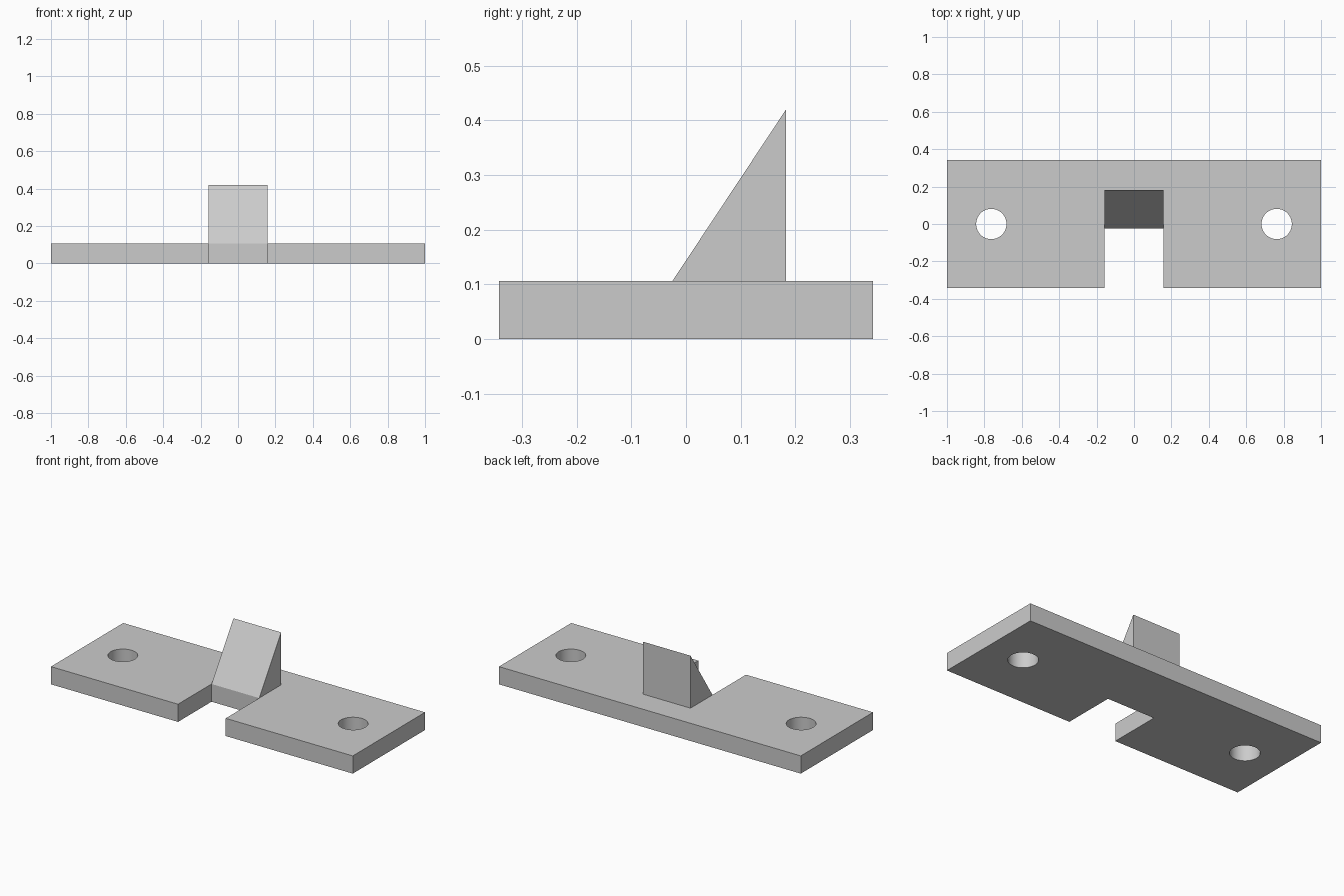
import bpy
import bmesh
from math import radians

cube = bpy.data.objects.get("Cube")
if cube:
    bpy.data.objects.remove(cube, do_unlink=True)

HALF_LENGTH, HALF_DEPTH, THICK = 1.0, 0.342, 0.106
SLOT_HALF, SLOT_BACK = 0.158, -0.025
HOLE_X, HOLE_RADIUS = 0.763, 0.081
WEDGE_BACK, WEDGE_TOP = 0.183, 0.42

grey = bpy.data.materials.new("plain grey")
grey.use_nodes = True
colour = (0.6, 0.6, 0.6, 1)
grey.diffuse_color = colour
grey.node_tree.nodes["Principled BSDF"].inputs["Base Color"].default_value = colour


def prism(name, points, offset):
    """Extrude a closed outline along an offset vector."""
    bm = bmesh.new()
    face = bm.faces.new([bm.verts.new(p) for p in points])
    new = bmesh.ops.extrude_face_region(bm, geom=[face])["geom"]
    verts = [v for v in new if isinstance(v, bmesh.types.BMVert)]
    bmesh.ops.translate(bm, verts=verts, vec=offset)
    bmesh.ops.recalc_face_normals(bm, faces=bm.faces)
    mesh = bpy.data.meshes.new(name)
    bm.to_mesh(mesh)
    bm.free()
    mesh.materials.append(grey)
    obj = bpy.data.objects.new(name, mesh)
    bpy.context.collection.objects.link(obj)
    return obj


# Base plate with an open slot in its front edge
half = [(SLOT_HALF, SLOT_BACK), (SLOT_HALF, -HALF_DEPTH),
        (HALF_LENGTH, -HALF_DEPTH), (HALF_LENGTH, HALF_DEPTH)]
outline = half + [(-x, y) for x, y in reversed(half)]
plate = prism("base_plate", [(x, y, 0) for x, y in outline], (0, 0, THICK))

# Screw holes through both ends
for side in (-1, 1):
    bpy.ops.mesh.primitive_cylinder_add(
        vertices=64, radius=HOLE_RADIUS, depth=1, location=(side * HOLE_X, 0, 0))
    cutter = bpy.context.object
    cutter.name = "hole_cutter"
    cutter.hide_render = True
    cutter.data.materials.append(grey)
    bpy.context.view_layer.objects.active = plate
    mod = plate.modifiers.new("screw_hole", "BOOLEAN")
    mod.operation = "DIFFERENCE"
    mod.solver = "EXACT"
    mod.object = cutter
    bpy.ops.object.modifier_apply(modifier=mod.name)
    bpy.data.objects.remove(cutter, do_unlink=True)

bpy.ops.object.select_all(action="DESELECT")
plate.select_set(True)
bpy.context.view_layer.objects.active = plate
bpy.ops.object.shade_smooth_by_angle(angle=radians(30))

# Upright wedge standing behind the slot
profile = [(SLOT_BACK, THICK), (WEDGE_BACK, THICK), (WEDGE_BACK, WEDGE_TOP)]
prism("wedge", [(-SLOT_HALF, y, z) for y, z in profile], (2 * SLOT_HALF, 0, 0))
